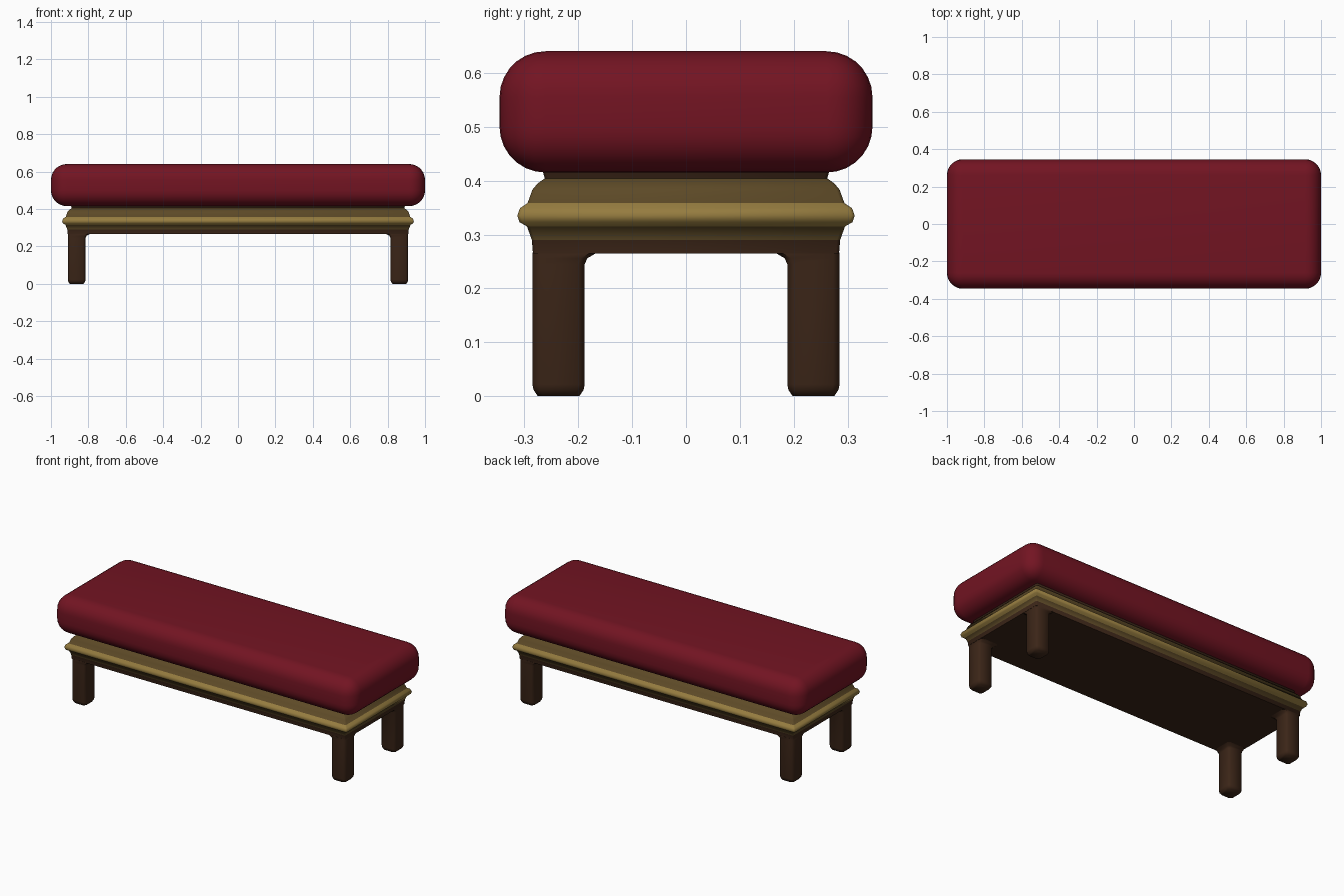
import bpy, bmesh, math

if "Cube" in bpy.data.objects:
    bpy.data.objects.remove(bpy.data.objects["Cube"])

def material(name, rgb):
    m = bpy.data.materials.new(name)
    m.diffuse_color = (*rgb, 1)
    m.use_nodes = True
    m.node_tree.nodes["Principled BSDF"].inputs["Base Color"].default_value = m.diffuse_color
    return m

RED = material("red_fabric", (0.17, 0.007, 0.016))
GOLD = material("gold_trim", (0.30, 0.20, 0.05))
BRONZE = material("bronze_moulding", (0.11, 0.068, 0.02))
WOOD = material("dark_wood", (0.045, 0.019, 0.009))

def finish(name, bm, mats, angle=50):
    bmesh.ops.recalc_face_normals(bm, faces=bm.faces)
    me = bpy.data.meshes.new(name)
    bm.to_mesh(me)
    bm.free()
    for m in mats:
        me.materials.append(m)
    ob = bpy.data.objects.new(name, me)
    bpy.context.collection.objects.link(ob)
    bpy.ops.object.select_all(action='DESELECT')
    ob.select_set(True)
    bpy.context.view_layer.objects.active = ob
    bpy.ops.object.shade_smooth_by_angle(angle=math.radians(angle))
    return ob

def loft(name, rings, chamfer, mats, slots=None):
    """Stack chamfered rectangles (x0, x1, y0, y1, z) and cap both ends."""
    bm = bmesh.new()
    c = chamfer
    loops = []
    for x0, x1, y0, y1, z in rings:
        pts = [(x0 + c, y0), (x1 - c, y0), (x1, y0 + c), (x1, y1 - c),
               (x1 - c, y1), (x0 + c, y1), (x0, y1 - c), (x0, y0 + c)]
        loops.append([bm.verts.new((x, y, z)) for x, y in pts])
    for i, (a, b) in enumerate(zip(loops, loops[1:])):
        for j in range(8):
            k = (j + 1) % 8
            f = bm.faces.new((a[j], a[k], b[k], b[j]))
            f.material_index = slots[i] if slots else 0
    bm.faces.new(loops[0])
    bm.faces.new(loops[-1])
    return finish(name, bm, mats)

# Cushion: rounded block
bm = bmesh.new()
bmesh.ops.create_cube(bm, size=1)
for v in bm.verts:
    v.co = (v.co.x * 2, v.co.y * 0.692, 0.5275 + v.co.z * 0.225)
bmesh.ops.bevel(bm, geom=bm.edges[:], offset=0.085, segments=7,
                profile=0.5, affect='EDGES')
finish("cushion", bm, [RED])

# Frame: apron, gold rim and domed moulding from one stepped profile (half depth, z)
profile = [(0.284, 0.265), (0.286, 0.29), (0.295, 0.315), (0.309, 0.323),
           (0.313, 0.335), (0.308, 0.349), (0.294, 0.358), (0.285, 0.383),
           (0.275, 0.395), (0.262, 0.404), (0.268, 0.425)]
rings = [(-h - 0.627, h + 0.627, -h, h, z) for h, z in profile]
loft("frame", rings, 0.006, [WOOD, BRONZE, GOLD],
     [0, 1, 2, 2, 2, 2, 1, 1, 1, 0])

# Legs: tapered foot, inner flare where they meet the apron
# (inset all round, extra inward reach, z)
steps = [(0.010, 0, 0), (0.002, 0, 0.012), (0, 0, 0.022), (0, 0, 0.245),
         (0, 0.005, 0.256), (0, 0.024, 0.267)]
for sx, side in ((-1, "left"), (1, "right")):
    for sy, end in ((-1, "front"), (1, "back")):
        rings = []
        for d, e, z in steps:
            xs = sorted((sx * (0.815 + d - e), sx * (0.910 - d)))
            ys = sorted((sy * (0.188 + d - e), sy * (0.285 - d)))
            rings.append((*xs, *ys, z))
        loft(f"{end}_{side}_leg", rings, 0.012, [WOOD])
